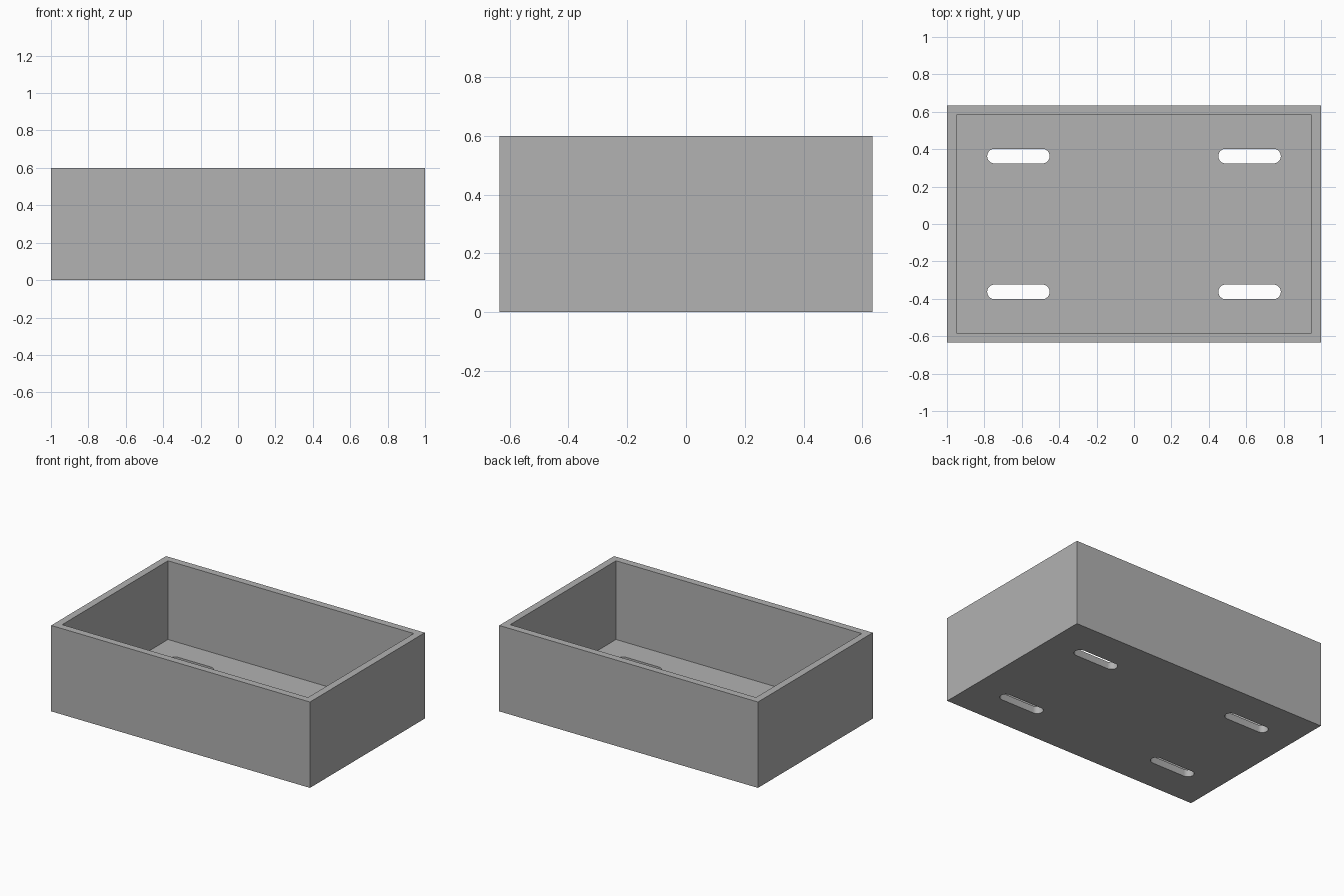
import bpy
import bmesh
from math import cos, sin, pi, radians

default = bpy.data.objects.get("Cube")
if default:
    bpy.data.objects.remove(default, do_unlink=True)

LENGTH, WIDTH, HEIGHT, WALL = 2.0, 1.268, 0.6, 0.05
SLOT_X, SLOT_Y = 0.618, 0.363          # slot centres
SLOT_LENGTH, SLOT_RADIUS = 0.334, 0.039
END_STEPS = 16

grey = bpy.data.materials.new("plain grey")
grey.use_nodes = True
colour = (0.445, 0.445, 0.445, 1)
grey.diffuse_color = colour
grey.node_tree.nodes["Principled BSDF"].inputs["Base Color"].default_value = colour


def prism(name, outline, bottom, top):
    """Extrude a counter-clockwise outline upward into a solid."""
    bm = bmesh.new()
    base = bm.faces.new([bm.verts.new((x, y, bottom)) for x, y in outline])
    extruded = bmesh.ops.extrude_face_region(bm, geom=[base], use_keep_orig=True)
    verts = [v for v in extruded["geom"] if isinstance(v, bmesh.types.BMVert)]
    bmesh.ops.translate(bm, verts=verts, vec=(0, 0, top - bottom))
    bmesh.ops.recalc_face_normals(bm, faces=bm.faces)
    mesh = bpy.data.meshes.new(name)
    bm.to_mesh(mesh)
    bm.free()
    mesh.materials.append(grey)
    obj = bpy.data.objects.new(name, mesh)
    bpy.context.collection.objects.link(obj)
    return obj


def rectangle(a, b):
    return [(-a, -b), (a, -b), (a, b), (-a, b)]


def slot(cx, cy):
    """Rounded slot outline, running along x."""
    reach = SLOT_LENGTH / 2 - SLOT_RADIUS
    points = []
    for side in (1, -1):
        for i in range(END_STEPS + 1):
            angle = -pi / 2 + pi * i / END_STEPS
            points.append((cx + side * (reach + SLOT_RADIUS * cos(angle)),
                           cy + side * SLOT_RADIUS * sin(angle)))
    return points


# Open tray body
tray = prism("tray", rectangle(LENGTH / 2, WIDTH / 2), 0, HEIGHT)

# Cavity and four mounting slots
cutters = [prism("cavity_cutter",
                 rectangle(LENGTH / 2 - WALL, WIDTH / 2 - WALL), WALL, HEIGHT + WALL)]
for sx in (-1, 1):
    for sy in (-1, 1):
        cutters.append(prism("slot_cutter", slot(sx * SLOT_X, sy * SLOT_Y),
                             -WALL, 2 * WALL))

bpy.ops.object.select_all(action="DESELECT")
tray.select_set(True)
bpy.context.view_layer.objects.active = tray
for cutter in cutters:
    cutter.hide_render = True
    cut = tray.modifiers.new(cutter.name, "BOOLEAN")
    cut.operation = "DIFFERENCE"
    cut.solver = "EXACT"
    cut.object = cutter
    bpy.ops.object.modifier_apply(modifier=cut.name)
    bpy.data.objects.remove(cutter, do_unlink=True)

# Smooth slot ends, crisp box edges
bpy.ops.object.shade_smooth_by_angle(angle=radians(30))
